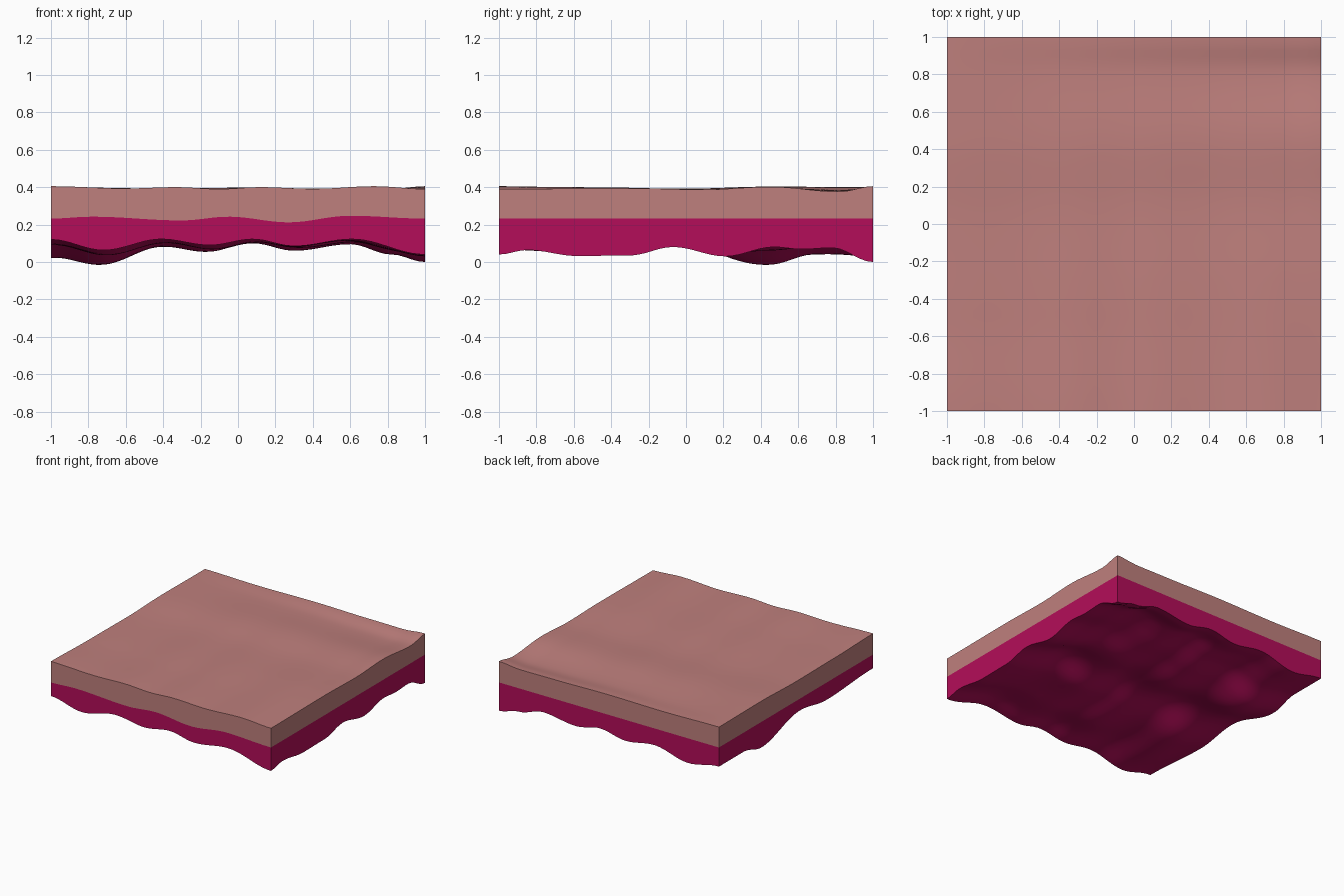
import bpy, bmesh, math

if "Cube" in bpy.data.objects:
    bpy.data.objects.remove(bpy.data.objects["Cube"])

N = 56  # grid cells per side


def curve(*pts):
    """Smooth curve through (position, height) points."""
    def f(t):
        for (a, p), (b, q) in zip(pts, pts[1:]):
            if t <= b:
                k = max(0, (t - a) / (b - a))
                return p + (q - p) * (1 - math.cos(math.pi * k)) / 2
        return pts[-1][1]
    return f


def patch(front, back, left, right):
    """Surface blended between four edge curves."""
    def f(x, y):
        u, v = (x + 1) / 2, (y + 1) / 2
        edges = (1-v)*front(x) + v*back(x) + (1-u)*left(y) + u*right(y)
        corners = ((1-u)*(1-v)*front(-1) + u*(1-v)*front(1)
                   + (1-u)*v*back(-1) + u*v*back(1))
        return edges - corners
    return f


def slab(name, upper, lower, color):
    """Closed square layer between two height surfaces."""
    bm = bmesh.new()
    c = [-1 + 2 * i / N for i in range(N + 1)]
    top = [[bm.verts.new((x, y, upper(x, y))) for y in c] for x in c]
    bot = [[bm.verts.new((x, y, lower(x, y))) for y in c] for x in c]
    for i in range(N):
        for j in range(N):
            for g in (top, bot):
                bm.faces.new((g[i][j], g[i+1][j], g[i+1][j+1], g[i][j+1]))
        for a, b in (((i, 0), (i+1, 0)), ((i, N), (i+1, N)),
                     ((0, i), (0, i+1)), ((N, i), (N, i+1))):
            bm.faces.new((top[a[0]][a[1]], top[b[0]][b[1]],
                          bot[b[0]][b[1]], bot[a[0]][a[1]]))
    bmesh.ops.recalc_face_normals(bm, faces=bm.faces)
    me = bpy.data.meshes.new(name)
    bm.to_mesh(me)
    bm.free()
    ob = bpy.data.objects.new(name, me)
    bpy.context.collection.objects.link(ob)
    mat = bpy.data.materials.new(name)
    mat.diffuse_color = color
    mat.use_nodes = True
    mat.node_tree.nodes["Principled BSDF"].inputs["Base Color"].default_value = mat.diffuse_color
    me.materials.append(mat)
    bpy.ops.object.select_all(action='DESELECT')
    ob.select_set(True)
    bpy.context.view_layer.objects.active = ob
    bpy.ops.object.shade_smooth_by_angle(angle=math.radians(40))


# gently uneven outer surface
surface = patch(
    curve((-1, .405), (-.6, .393), (-.33, .4), (-.1, .39), (.12, .4), (.4, .391), (.73, .405), (1, .39)),
    curve((-1, .4), (-.5, .392), (0, .397), (.5, .39), (.8, .388), (1, .405)),
    curve((-1, .405), (-.5, .395), (0, .392), (.45, .403), (1, .4)),
    curve((-1, .39), (-.3, .394), (.1, .387), (.45, .402), (.82, .376), (1, .405)))

# seam between the layers, wavy at the front
seam = patch(
    curve((-1, .232), (-.78, .242), (-.3, .222), (-.05, .242), (.27, .212), (.6, .247), (1, .232)),
    curve((-1, .232), (1, .232)), curve((-1, .232), (1, .232)), curve((-1, .232), (1, .232)))

# strongly rippled underside
under_edges = patch(
    curve((-1, .12), (-.72, .063), (-.41, .122), (-.15, .09), (.08, .122), (.3, .085), (.61, .122), (1, .04)),
    curve((-1, .075), (-.72, .03), (-.41, .095), (-.15, .06), (.08, .1), (.3, .06), (.6, .095), (.82, .04), (1, 0)),
    curve((-1, .12), (-.4, .09), (-.05, .135), (.45, .022), (.68, .075), (1, .075)),
    curve((-1, .04), (-.85, .064), (-.58, .032), (-.3, .035), (-.07, .08), (.21, .03), (.47, .08), (.62, .068), (.78, .076), (1, 0)))


def underside(x, y):
    fade = (1 - x**4) * (1 - y**4)
    return under_edges(x, y) + .012 * fade * math.sin(7*x + 2*y) * math.sin(8*y - 2*x)


slab("outer_layer", surface, seam, (.52, .215, .205, 1))
slab("inner_layer", seam, underside, (.456, .004, .1, 1))
